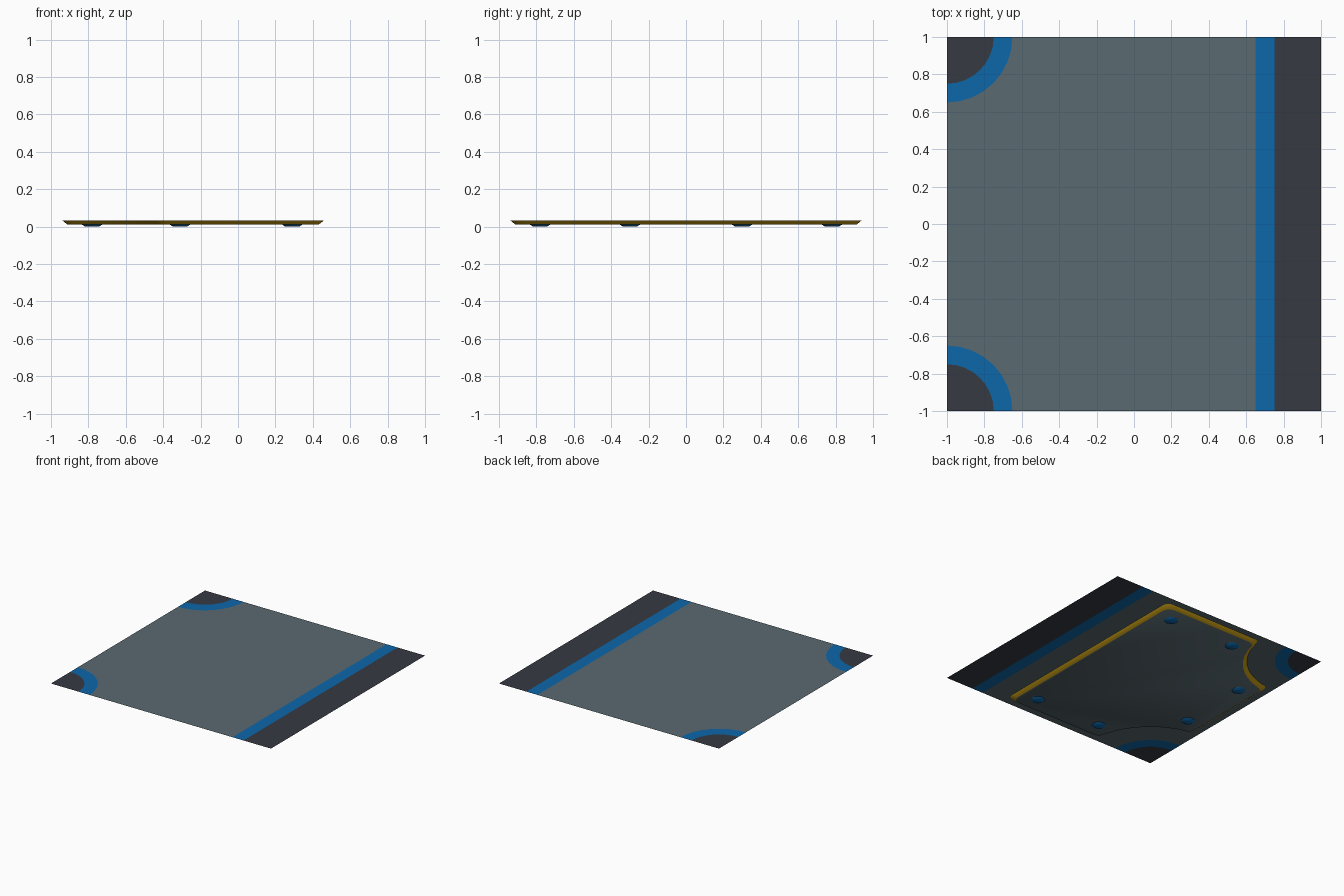
import bpy, bmesh, math
from mathutils import Vector

if "Cube" in bpy.data.objects:
    bpy.data.objects.remove(bpy.data.objects["Cube"])

TOP, LOW = 0.034, 0.01   # deck height, underside of the hanging panel


def material(name, rgb):
    m = bpy.data.materials.new(name)
    m.diffuse_color = (*rgb, 1)
    m.use_nodes = True
    m.node_tree.nodes["Principled BSDF"].inputs["Base Color"].default_value = m.diffuse_color
    return m


GREY = material("slate grey", (0.102, 0.144, 0.162))
BLUE = material("strong blue", (0.004, 0.136, 0.402))
DARK = material("charcoal", (0.037, 0.042, 0.054))
YELLOW = material("warning yellow", (0.62, 0.36, 0.008))


def make(name, bm, mats):
    me = bpy.data.meshes.new(name)
    bm.to_mesh(me)
    bm.free()
    for m in mats:
        me.materials.append(m)
    ob = bpy.data.objects.new(name, me)
    bpy.context.collection.objects.link(ob)
    return ob


def smooth(ob, deg):
    bpy.ops.object.select_all(action='DESELECT')
    ob.select_set(True)
    bpy.context.view_layer.objects.active = ob
    bpy.ops.object.shade_smooth_by_angle(angle=math.radians(deg))


# Deck: a thin sheet with coloured edge strip and two corner quadrants
def quadrant(r, s, n=8):
    return [(-1 + r * math.sin(i * math.pi / 2 / n),
             s * (1 - r * math.cos(i * math.pi / 2 / n))) for i in range(n + 1)]


bm = bmesh.new()


def face(pts, mat):
    f = bm.faces.new([bm.verts.new((x, y, TOP)) for x, y in pts])
    f.material_index = mat
    f.normal_update()
    if f.normal.z < 0:
        f.normal_flip()


face([(0.75, -1), (1, -1), (1, 1), (0.75, 1)], 2)
face([(0.65, -1), (0.75, -1), (0.75, 1), (0.65, 1)], 1)
for s in (-1, 1):
    inner, outer = quadrant(0.25, s), quadrant(0.35, s)
    face([(-1, s)] + inner, 2)
    for i in range(len(inner) - 1):
        face([inner[i], outer[i], outer[i + 1], inner[i + 1]], 1)
face([(0.65, -1), (0.65, 1)] + quadrant(0.35, 1)[::-1] + quadrant(0.35, -1), 0)
bmesh.ops.remove_doubles(bm, verts=bm.verts, dist=1e-4)
make("deck", bm, [GREY, BLUE, DARK])


# Hanging panel: outline with rounded corners and two scooped corners
def rounded(a, p, b, n=4):
    a, p, b = Vector(a), Vector(p), Vector(b)
    return [a * (1 - t) ** 2 + p * 2 * t * (1 - t) + b * t * t
            for t in [i / n for i in range(n + 1)]]


def outline(d):
    x1, y1, r = 0.46 - d, 0.94 - d, 0.56 + d
    a0 = math.asin((0.06 + d) / r)
    arc = lambda a: Vector((-1 + r * math.cos(a), 1 - r * math.sin(a)))
    lo, hi, c = a0 + 0.09, math.pi / 2 - a0 - 0.09, 0.07
    p, q = arc(a0), arc(math.pi / 2 - a0)
    half = rounded((x1, y1 - c), (x1, y1), (x1 - c, y1))
    half += rounded(p + Vector((0.05, 0)), p, arc(lo))
    half += [arc(lo + (hi - lo) * i / 8) for i in range(1, 8)]
    half += rounded(arc(hi), q, q - Vector((0, 0.05)))
    return half + [Vector((v.x, -v.y)) for v in reversed(half)]


bm = bmesh.new()
upper = [bm.verts.new((v.x, v.y, TOP - 0.0005)) for v in outline(0)]
lower = [bm.verts.new((v.x, v.y, LOW)) for v in outline(0.03)]
bm.faces.new(lower[::-1]).material_index = 0
for i in range(len(upper)):
    j = (i + 1) % len(upper)
    bm.faces.new((upper[i], lower[i], lower[j], upper[j])).material_index = 1
bmesh.ops.recalc_face_normals(bm, faces=bm.faces)
for f in bm.faces:
    if f.normal.z > 0:
        f.normal_flip()
smooth(make("under_panel", bm, [GREY, YELLOW]), 60)

# Bolts: low tapered heads under the panel
for s in (-1, 1):
    for x, y in ((0.29, 0.78), (-0.31, 0.78), (-0.78, 0.30)):
        bpy.ops.mesh.primitive_cone_add(vertices=12, radius1=0.037, radius2=0.053,
                                        depth=LOW, location=(x, s * y, LOW / 2))
        bolt = bpy.context.object
        bolt.name = "bolt"
        bolt.data.materials.append(BLUE)
        smooth(bolt, 40)
